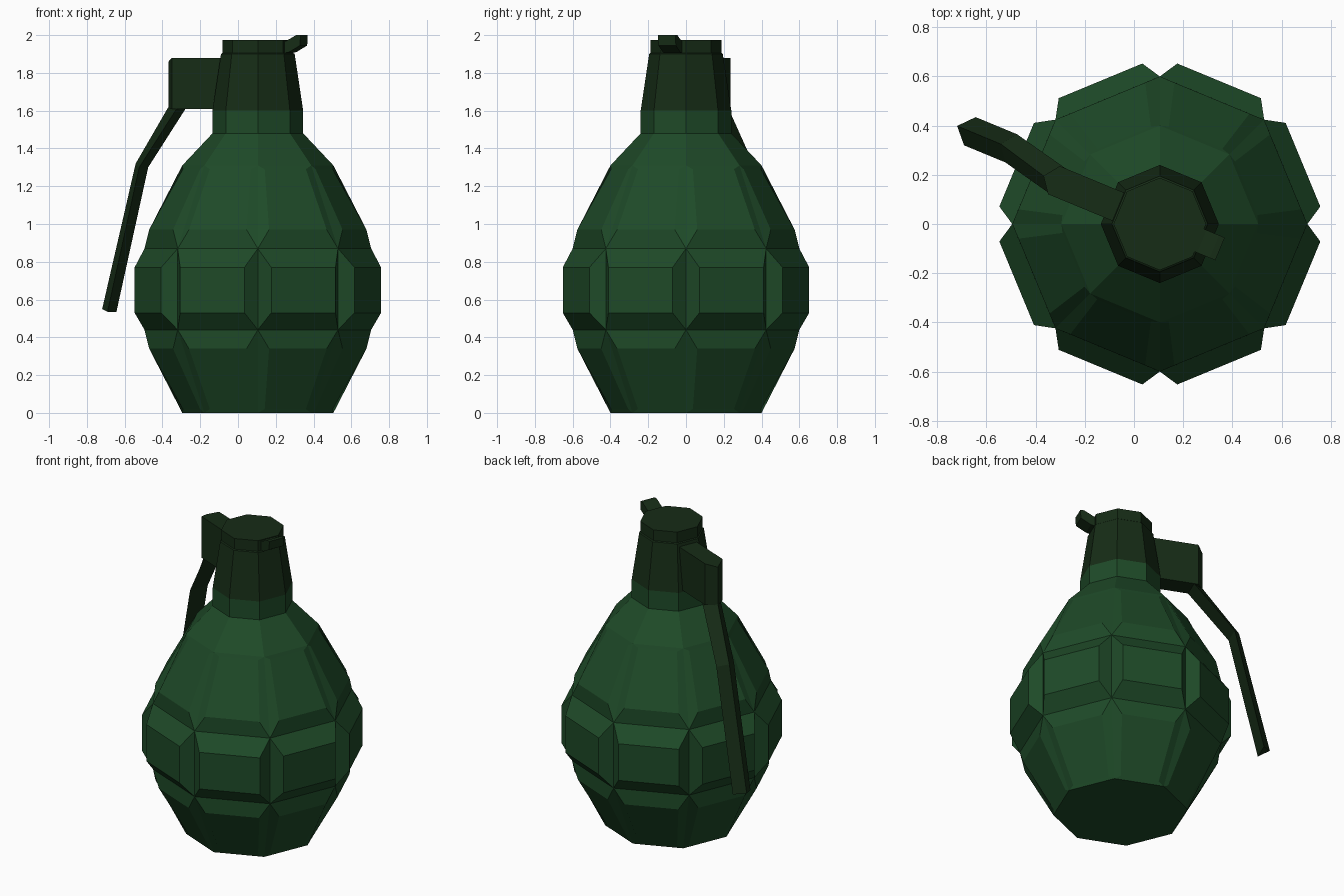
import bpy
from math import sin, cos, pi
from mathutils import Vector

if "Cube" in bpy.data.objects:
    bpy.data.objects.remove(bpy.data.objects["Cube"])

CX = 0.105                      # axis of the body
A = pi / 8                      # half of one octagon side


def material(name, rgb):
    m = bpy.data.materials.new(name)
    m.diffuse_color = (*rgb, 1)
    m.use_nodes = True
    m.node_tree.nodes["Principled BSDF"].inputs["Base Color"].default_value = m.diffuse_color
    return m


GREEN = material("green_paint", (0.013, 0.068, 0.021))
DARK = material("dark_green_paint", (0.008, 0.025, 0.008))


def make(name, verts, faces, mat):
    me = bpy.data.meshes.new(name)
    me.from_pydata(verts, [], faces)
    ob = bpy.data.objects.new(name, me)
    bpy.context.collection.objects.link(ob)
    me.materials.append(mat)
    bpy.context.view_layer.objects.active = ob
    bpy.ops.object.mode_set(mode='EDIT')
    bpy.ops.mesh.select_all(action='SELECT')
    bpy.ops.mesh.remove_doubles(threshold=0.0005)
    bpy.ops.mesh.normals_make_consistent(inside=False)
    bpy.ops.object.mode_set(mode='OBJECT')
    return ob


def local(u, v, z, ang):
    """u = outward along ang, v = sideways."""
    return (CX + u * cos(ang) - v * sin(ang), u * sin(ang) + v * cos(ang), z)


def on_ring(r, z, k, side):
    return local(r * cos(A), side * r * sin(A), z, (2 * k + 1) * A)


def lathe(name, profile, mat):
    """Eight-sided closed solid from (radius, z) rings."""
    verts = [on_ring(r, z, k, -1) for r, z in profile for k in range(8)]
    n = len(profile)
    faces = [(i * 8 + k, i * 8 + (k + 1) % 8, i * 8 + 8 + (k + 1) % 8, i * 8 + 8 + k)
             for i in range(n - 1) for k in range(8)]
    faces += [tuple(range(7, -1, -1)), tuple(range((n - 1) * 8, n * 8))]
    return make(name, verts, faces, mat)


# Body: three rows of eight cells, each with a raised panel
# row: (lower ring r, z), (upper ring r, z), panel bottom and top (distance, half width, z)
rows = [((0.4, 0), (0.6, 0.44), (0.380, 0.118, 0.02), (0.554, 0.165, 0.34)),
        ((0.6, 0.44), (0.6, 0.87), (0.63, 0.184, 0.53), (0.63, 0.184, 0.77)),
        ((0.6, 0.87), (0.4, 1.31), (0.554, 0.165, 0.97), (0.380, 0.118, 1.29))]
verts, faces = [], []
for lo, hi, pb, pt in rows:
    for k in range(8):
        b, ang = len(verts), (2 * k + 1) * A
        verts += [on_ring(*lo, k, -1), on_ring(*lo, k, 1), on_ring(*hi, k, 1), on_ring(*hi, k, -1)]
        verts += [local(d, s * h, z, ang) for (d, h, z), s in ((pb, -1), (pb, 1), (pt, 1), (pt, -1))]
        faces.append((b + 4, b + 5, b + 6, b + 7))
        faces += [(b + i, b + (i + 1) % 4, b + 4 + (i + 1) % 4, b + 4 + i) for i in range(4)]
# Shoulder, collar and closing caps of the body
shell = [(0.4, 1.31), (0.24, 1.48), (0.24, 1.60)]
for lo, hi in zip(shell, shell[1:]):
    for k in range(8):
        b = len(verts)
        verts += [on_ring(*lo, k, -1), on_ring(*lo, k, 1), on_ring(*hi, k, 1), on_ring(*hi, k, -1)]
        faces.append((b, b + 1, b + 2, b + 3))
for r, z in ((0.4, 0), (0.24, 1.60)):
    b = len(verts)
    verts += [on_ring(r, z, k, -1) for k in range(8)]
    faces.append(tuple(range(b, b + 8)))
make("body", verts, faces, GREEN)

# Tapered neck with its top cap
lathe("neck", [(0.24, 1.60), (0.195, 1.90), (0.188, 1.905), (0.188, 1.975)], DARK)

# Lever block: pointed outer end, top edge chamfered at the ridge
LEVER = 7 * A
W = 0.062


def prism(name, loops, ang, mat):
    """Joins equal-length loops of (u, v, z) points into a closed solid."""
    n = len(loops[0])
    vs = [local(*p, ang) for lp in loops for p in lp]
    fs = [(i * n + j, i * n + (j + 1) % n, (i + 1) * n + (j + 1) % n, (i + 1) * n + j)
          for i in range(len(loops) - 1) for j in range(n)]
    fs += [tuple(range(n)), tuple(range((len(loops) - 1) * n, len(loops) * n))]
    return make(name, vs, fs, mat)


plan = [(0.15, W), (0.466, W), (0.512, 0), (0.466, -W), (0.15, -W)]
prism("lever_block",
      [[(u, v, 1.61) for u, v in plan],
       [(u, v, 1.86 if v == 0 else 1.88) for u, v in plan]], LEVER, DARK)

# Lever: triangular bar with a bend
path = [(0.44, 0.512, 0, 1.61, 1.62), (0.676, 0.722, -0.053, 1.30, 1.32),
        (0.858, 0.914, -0.053, 0.535, 0.55)]
prism("lever",
      [[(ui, v + W, zi), (uo, v, zo), (ui, v - W, zi)] for ui, uo, v, zi, zo in path],
      LEVER, DARK)

# Pin tab opposite the lever
tab = [(0.15, 1.90), (0.20, 1.91), (0.262, 1.945), (0.265, 2.0), (0.24, 2.0), (0.185, 1.97), (0.15, 1.97)]
prism("pin_tab", [[(u, v, z) for u, z in tab] for v in (-0.05, 0.05)], -A, DARK)
